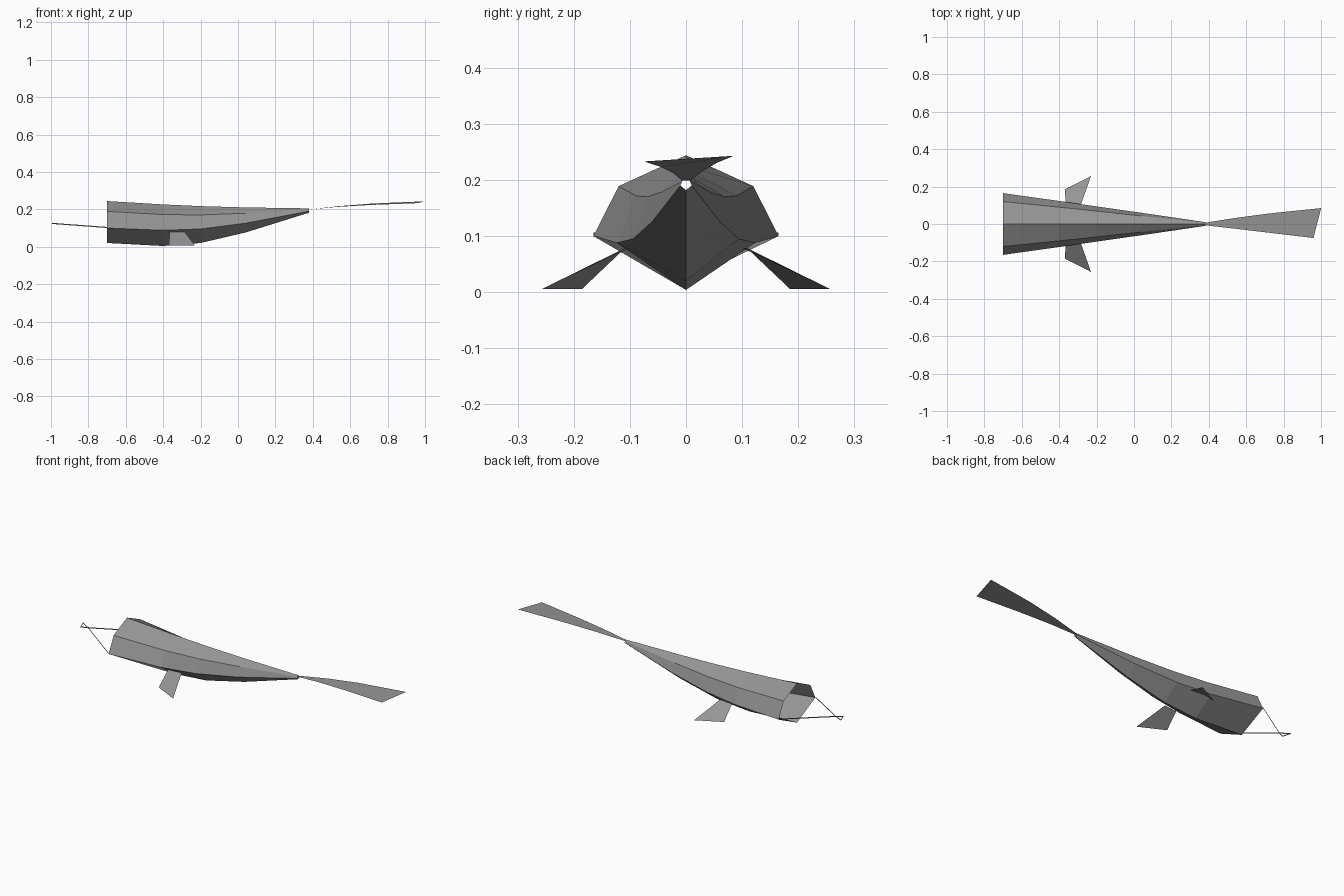
import bpy
import bmesh

cube = bpy.data.objects.get("Cube")
if cube:
    bpy.data.objects.remove(cube, do_unlink=True)

# One plain grey cloth
cloth = bpy.data.materials.new("grey cloth")
cloth.use_nodes = True
GREY = (0.3, 0.3, 0.3, 1)
cloth.diffuse_color = GREY
cloth.node_tree.nodes["Principled BSDF"].inputs["Base Color"].default_value = GREY


def loft(name, rows, closed=False):
    """Skin matching rows of points into one sheet or tube."""
    bm = bmesh.new()
    rings = [[bm.verts.new(p) for p in row] for row in rows]
    for a, b in zip(rings, rings[1:]):
        n = len(a)
        for i in range(n if closed else n - 1):
            j = (i + 1) % n
            bm.faces.new((a[i], b[i], b[j], a[j]))
    bmesh.ops.recalc_face_normals(bm, faces=bm.faces)
    mesh = bpy.data.meshes.new(name)
    bm.to_mesh(mesh)
    bm.free()
    mesh.materials.append(cloth)
    obj = bpy.data.objects.new(name, mesh)
    bpy.context.collection.objects.link(obj)
    return obj


def ribbon(name, path, half=0.003):
    """Thin upright strip along a path."""
    return loft(name, [[(x, y, z - half), (x, y, z + half)] for x, y, z in path])


# Open six-sided tube: x, keel z, side width and z, shoulder width and z, ridge z
stations = [
    (-0.70, 0.020, 0.165, 0.100, 0.120, 0.189, 0.244),
    (-0.40, 0.004, 0.123, 0.088, 0.090, 0.172, 0.226),
    (-0.20, 0.020, 0.094, 0.095, 0.069, 0.170, 0.217),
    (0.04, 0.076, 0.060, 0.126, 0.043, 0.179, 0.210),
    (0.38, 0.182, 0.010, 0.190, 0.007, 0.198, 0.205),
]
body_rows = []
for x, keel, side, side_z, shoulder, shoulder_z, ridge in stations:
    body_rows.append([(x, 0, keel), (x, side, side_z), (x, shoulder, shoulder_z),
                      (x, 0, ridge), (x, -shoulder, shoulder_z), (x, -side, side_z)])
body = loft("body_tube", body_rows, closed=True)
# Outer skin faces away from the axis
if body.data.polygons[0].normal.z > 0:
    body.data.flip_normals()

# Flat, slightly twisted tail streamer
loft("tail_fin", [
    [(0.38, -0.007, 0.199), (0.38, 0.007, 0.199)],
    [(0.53, -0.024, 0.213), (0.54, 0.032, 0.217)],
    [(0.70, -0.044, 0.223), (0.72, 0.056, 0.231)],
    [(0.96, -0.075, 0.233), (1.00, 0.085, 0.243)],
])

# Side fins and bridle strings
for side, label in ((1, "left"), (-1, "right")):
    loft(label + "_side_fin", [
        [(-0.365, side * 0.108, 0.079), (-0.285, side * 0.100, 0.079)],
        [(-0.370, side * 0.185, 0.006), (-0.230, side * 0.256, 0.006)],
    ])
    ribbon(label + "_bridle_string", [(-0.70, side * 0.165, 0.103), (-0.945, 0, 0.121)])

# Small tie loop at the front of the bridle
ribbon("tie_loop", [(-0.945, 0, 0.121), (-0.995, 0.028, 0.125),
                    (-0.98, -0.018, 0.124), (-0.945, 0, 0.121)])
